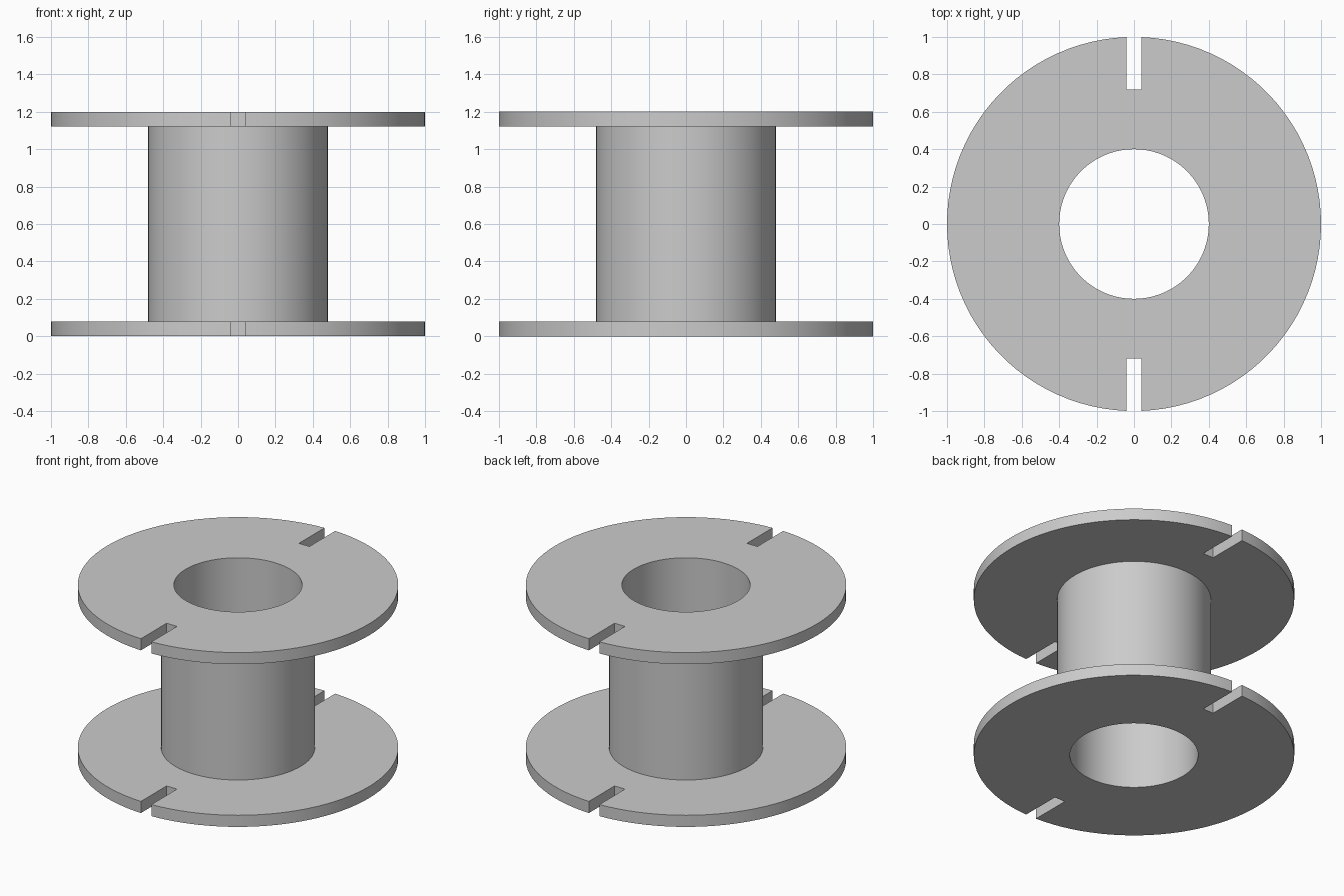
import bpy
import bmesh
from math import sin, cos, pi, asin, sqrt, radians

OUTER, BARREL, BORE = 1.0, 0.48, 0.40
HEIGHT, THICK = 1.2, 0.08
SLOT_HALF, SLOT_END = 0.04, 0.72
SEGMENTS = 96

cube = bpy.data.objects.get("Cube")
if cube:
    bpy.data.objects.remove(cube, do_unlink=True)

grey = bpy.data.materials.new("plain grey")
grey.use_nodes = True
colour = (0.6, 0.6, 0.6, 1)
grey.diffuse_color = colour
grey.node_tree.nodes["Principled BSDF"].inputs["Base Color"].default_value = colour


def finish(bm, name):
    bmesh.ops.recalc_face_normals(bm, faces=bm.faces)
    mesh = bpy.data.meshes.new(name)
    bm.to_mesh(mesh)
    bm.free()
    mesh.materials.append(grey)
    obj = bpy.data.objects.new(name, mesh)
    bpy.context.collection.objects.link(obj)
    bpy.ops.object.select_all(action='DESELECT')
    obj.select_set(True)
    bpy.context.view_layer.objects.active = obj
    bpy.ops.object.shade_smooth_by_angle(angle=radians(30))
    return obj


def arc(radius, start, end, steps):
    angles = [start + (end - start) * i / steps for i in range(steps + 1)]
    return [(radius * sin(a), radius * cos(a)) for a in angles]


def flange(name, z):
    # Half outline with half of each slot, mirrored and extruded
    trim = asin(SLOT_HALF / OUTER)
    outline = arc(OUTER, trim, pi - trim, SEGMENTS // 2)
    outline += [(SLOT_HALF, -SLOT_END), (0, -SLOT_END)]
    outline += arc(BORE, pi, 0, SEGMENTS // 2)
    outline += [(0, SLOT_END), (SLOT_HALF, SLOT_END)]
    bm = bmesh.new()
    for side in (1, -1):
        points = outline if side == 1 else outline[::-1]
        bm.faces.new([bm.verts.new((side * x, y, z)) for x, y in points])
    bmesh.ops.remove_doubles(bm, verts=bm.verts, dist=0.0001)
    result = bmesh.ops.extrude_face_region(bm, geom=bm.faces[:], use_keep_orig=True)
    top = [v for v in result["geom"] if isinstance(v, bmesh.types.BMVert)]
    bmesh.ops.translate(bm, verts=top, vec=(0, 0, THICK))
    return finish(bm, name)


def barrel(name):
    # Outer wall and bore wall; the flanges close both ends
    bm = bmesh.new()
    for radius, inward in ((BARREL, False), (BORE, True)):
        ring = arc(radius, 0, 2 * pi, SEGMENTS)[:-1]
        low = [bm.verts.new((x, y, THICK)) for x, y in ring]
        high = [bm.verts.new((x, y, HEIGHT - THICK)) for x, y in ring]
        for i in range(SEGMENTS):
            j = (i + 1) % SEGMENTS
            bm.faces.new((low[i], low[j], high[j], high[i]))
    obj = finish(bm, name)
    # Turn the bore wall to face the axis, the outer wall away from it
    for poly in obj.data.polygons:
        c, n = poly.center, poly.normal
        outward = c.x * n.x + c.y * n.y > 0
        is_outer = sqrt(c.x ** 2 + c.y ** 2) > (BARREL + BORE) / 2
        if outward != is_outer:
            poly.flip()
    obj.data.update()
    return obj


flange("bottom_flange", 0)
flange("top_flange", HEIGHT - THICK)
barrel("barrel")
